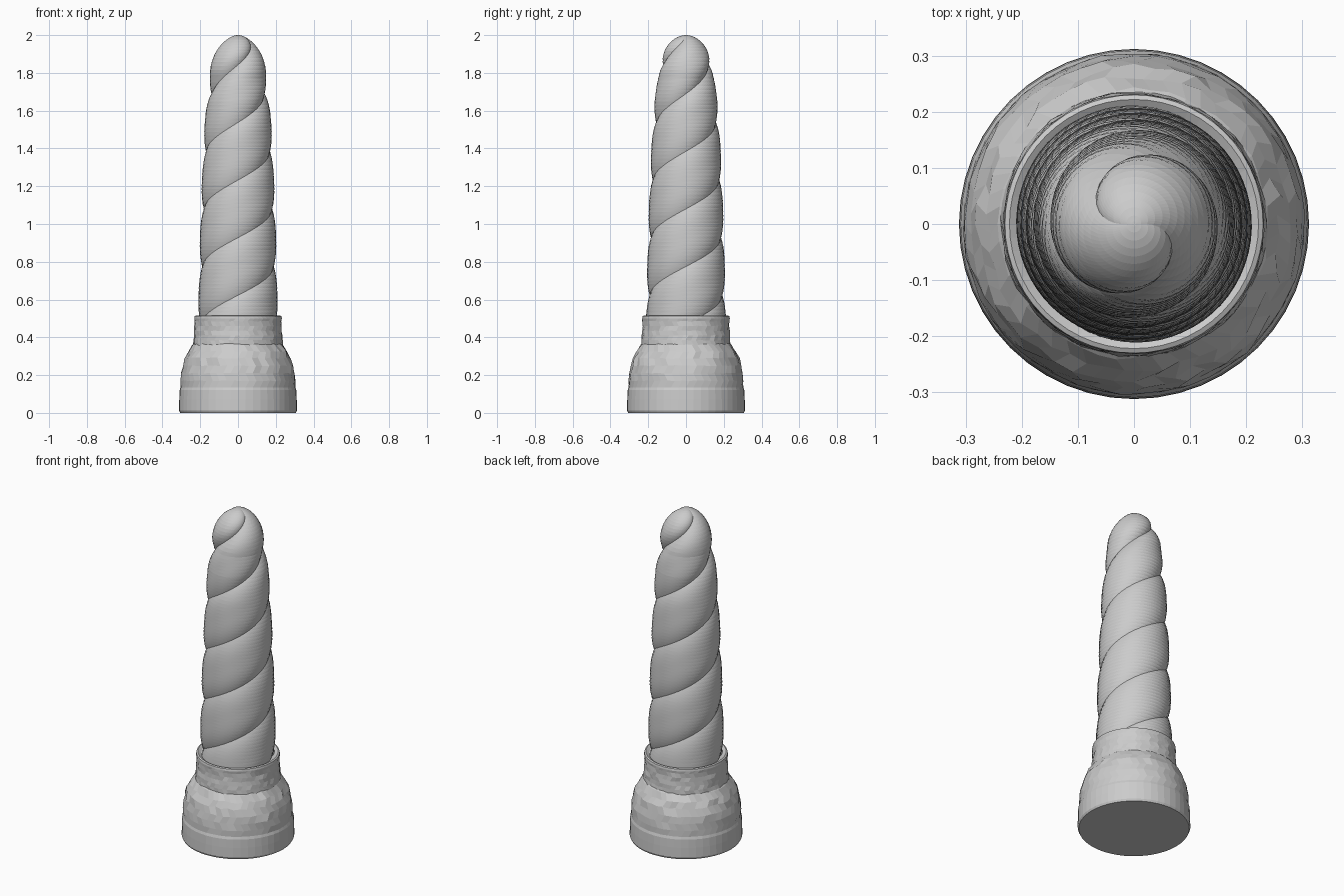
import bpy, bmesh, math, random

random.seed(4)
cube = bpy.data.objects.get("Cube")
if cube:
    bpy.data.objects.remove(cube)

grey = bpy.data.materials.new("light grey")
grey.use_nodes = True
COLOUR = (0.6, 0.6, 0.6, 1)
grey.diffuse_color = COLOUR
grey.node_tree.nodes["Principled BSDF"].inputs["Base Color"].default_value = COLOUR


def lerp_profile(profile, z):
    """Radius at height z along (z, radius) points."""
    for (z0, r0), (z1, r1) in zip(profile, profile[1:]):
        if z <= z1:
            return r0 + (r1 - r0) * (z - z0) / (z1 - z0)
    return profile[-1][1]


def loft(name, rings, capped=True):
    """Skin equal-length rings of points, closing both ends."""
    bm = bmesh.new()
    loops = [[bm.verts.new(p) for p in ring] for ring in rings]
    n = len(loops[0])
    for a, b in zip(loops, loops[1:]):
        for i in range(n):
            j = (i + 1) % n
            bm.faces.new((a[i], a[j], b[j], b[i]))
    if capped:
        bm.faces.new(loops[0][::-1])
        bm.faces.new(loops[-1])
    mesh = bpy.data.meshes.new(name)
    bm.to_mesh(mesh)
    bm.free()
    mesh.materials.append(grey)
    obj = bpy.data.objects.new(name, mesh)
    bpy.context.collection.objects.link(obj)
    return obj


# Twisted horn: two strands, the grid follows the grooves
SEG = 64
PITCH = 0.61
GROOVE_Z = 1.08
DOME = 1.77
outline = [(0.44, 0.214), (0.6, 0.210), (0.9, 0.203), (1.2, 0.193),
           (1.5, 0.179), (1.65, 0.167), (DOME, 0.151)]


def horn_ring(z):
    if z > DOME:
        t = (z - DOME) / (2 - DOME)
        radius = 0.151 * math.sqrt(max(0, 1 - t * t))
    else:
        radius = lerp_profile(outline, z)
    depth = 0.09 + 0.12 * max(0, min(1, (z - 1.45) / 0.4))
    turn = (z - GROOVE_Z) / PITCH * math.tau
    ring = []
    for i in range(SEG):
        phase = (2 * i / SEG) % 1
        edge = abs(2 * phase - 1)
        r = radius * (1 - depth * edge ** 3)
        a = turn + math.tau * i / SEG
        ring.append((r * math.cos(a), r * math.sin(a), z))
    return ring


heights = [0.44 + (DOME - 0.44) * k / 66 for k in range(66)]
heights += [DOME + (2 - DOME) * math.sin(math.pi / 2 * k / 16) for k in range(16)]
heights.append(1.9999)
loft("twisted_horn", [horn_ring(z) for z in heights])


# Rough turned pieces: a lathe profile with small random dents
def rough_lathe(name, profile, seg):
    rings = []
    for row, (z, radius, rough) in enumerate(profile):
        ring = []
        for i in range(seg):
            a = math.tau * (i + 0.5 * (row % 2) * (rough > 0)) / seg
            r = radius + random.uniform(-rough, rough)
            ring.append((r * math.cos(a), r * math.sin(a),
                         z + random.uniform(-rough, rough) * 0.6))
        rings.append(ring)
    return loft(name, rings)


# Flared foot with lumpy shoulder
rough_lathe("flared_base", [
    (0, 0.306, 0), (0.012, 0.312, 0), (0.07, 0.311, 0), (0.12, 0.309, 0),
    (0.135, 0.304, 0.001), (0.17, 0.304, 0.002), (0.21, 0.300, 0.003),
    (0.25, 0.293, 0.005), (0.29, 0.280, 0.007), (0.325, 0.262, 0.007),
    (0.36, 0.240, 0.004), (0.38, 0.222, 0)], 48)

# Woven-looking collar with a rounded lip
rough_lathe("collar", [
    (0.33, 0.236, 0), (0.36, 0.237, 0.002), (0.385, 0.235, 0.003),
    (0.41, 0.233, 0.003), (0.435, 0.231, 0.003), (0.46, 0.230, 0.003),
    (0.485, 0.230, 0.002), (0.50, 0.232, 0.001), (0.512, 0.230, 0),
    (0.516, 0.222, 0), (0.505, 0.205, 0)], 56)
